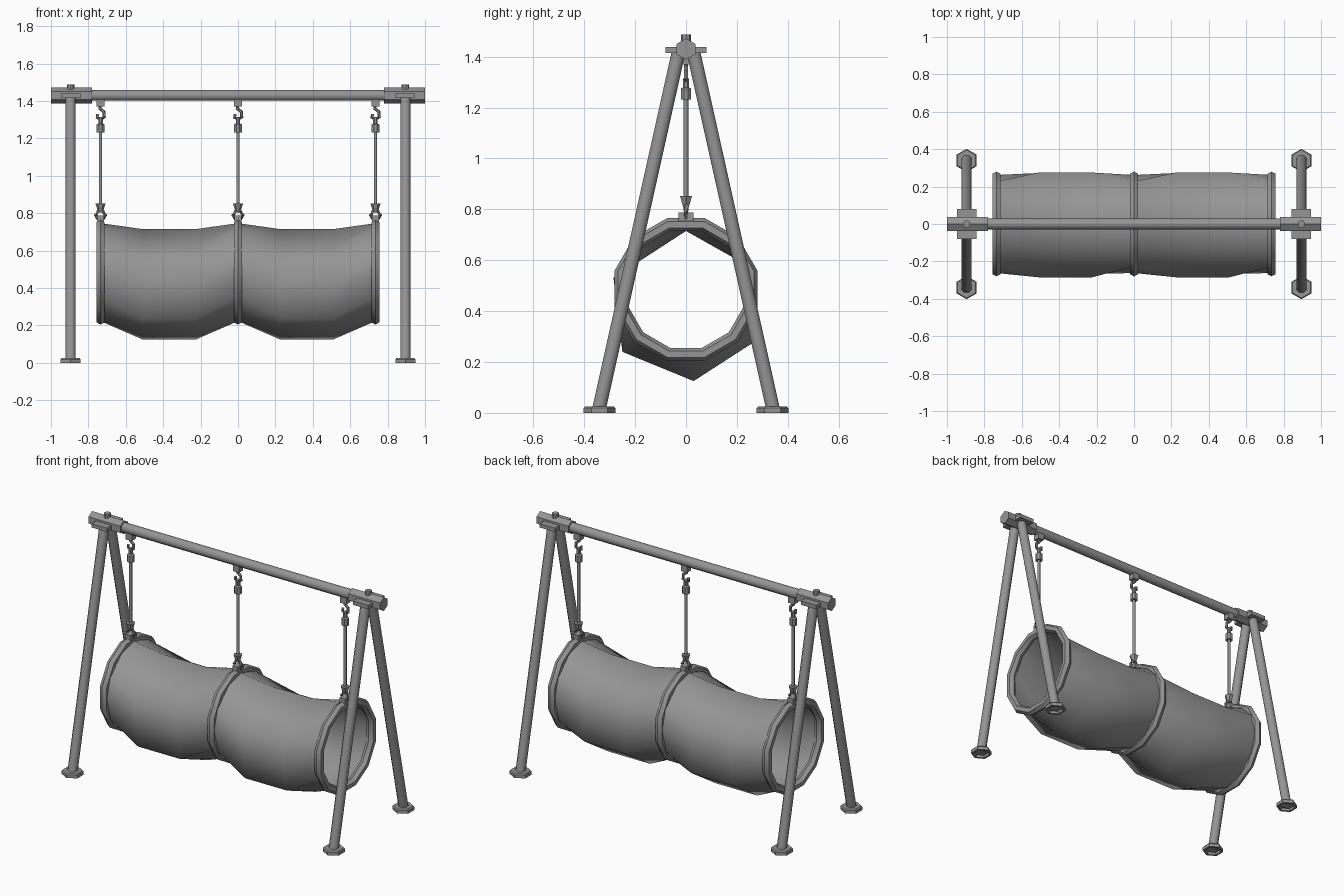
import bpy, bmesh, math
from mathutils import Vector

if "Cube" in bpy.data.objects:
    bpy.data.objects.remove(bpy.data.objects["Cube"])

grey = bpy.data.materials.new("plain grey")
grey.use_nodes = True
grey.diffuse_color = (0.3, 0.3, 0.3, 1)
grey.node_tree.nodes["Principled BSDF"].inputs["Base Color"].default_value = (0.3, 0.3, 0.3, 1)

TAU = 2 * math.pi
BEAM_Z, RING_Z, LEG_X = 1.43, 0.485, 0.895
HANG_X = (-0.735, 0, 0.735)


def finish(name, bm, smooth=None):
    bmesh.ops.recalc_face_normals(bm, faces=bm.faces)
    mesh = bpy.data.meshes.new(name)
    bm.to_mesh(mesh)
    bm.free()
    mesh.materials.append(grey)
    ob = bpy.data.objects.new(name, mesh)
    bpy.context.collection.objects.link(ob)
    if smooth:
        bpy.ops.object.select_all(action="DESELECT")
        ob.select_set(True)
        bpy.context.view_layer.objects.active = ob
        bpy.ops.object.shade_smooth_by_angle(angle=math.radians(smooth))
    return ob


def loft(bm, rings, closed=False, caps=True):
    """Skin a list of point rings that all have the same count."""
    rows = [[bm.verts.new(p) for p in ring] for ring in rings]
    n = len(rows[0])
    for a, b in zip(rows, rows[1:] + (rows[:1] if closed else [])):
        for i in range(n):
            j = (i + 1) % n
            bm.faces.new((a[i], a[j], b[j], b[i]))
    if caps and not closed:
        bm.faces.new(rows[0])
        bm.faces.new(rows[-1])


def tube(bm, path, radii, sides=8, turn=0, closed=False):
    """Sweep a round section along a path; radii is one number or one per point."""
    pts = [Vector(p) for p in path]
    n = len(pts)
    if not isinstance(radii, (list, tuple)):
        radii = [radii] * n
    rings = []
    for i, p in enumerate(pts):
        nxt = pts[(i + 1) % n] if closed else pts[min(i + 1, n - 1)]
        prv = pts[i - 1] if closed else pts[max(i - 1, 0)]
        d = (nxt - prv).normalized()
        ref = Vector((1, 0, 0)) if abs(d.x) < 0.8 else Vector((0, 1, 0))
        u = (ref - d * ref.dot(d)).normalized()
        v = d.cross(u)
        angles = [turn + TAU * k / sides for k in range(sides)]
        rings.append([p + (u * math.cos(a) + v * math.sin(a)) * radii[i] for a in angles])
    loft(bm, rings, closed)


def box(bm, centre, size):
    made = bmesh.ops.create_cube(bm, size=1)["verts"]
    bmesh.ops.scale(bm, vec=size, verts=made)
    bmesh.ops.translate(bm, vec=centre, verts=made)


# Top beam
bm = bmesh.new()
tube(bm, [(-0.95, 0, BEAM_Z), (0.95, 0, BEAM_Z)], 0.03, 10)
finish("top_beam", bm, 40)

for side, label in ((-1, "right"), (1, "left")):
    x = side * LEG_X
    # Beam end sleeve with clamp plate and bolt
    bm = bmesh.new()
    tube(bm, [(side * 0.78, 0, BEAM_Z), (side, 0, BEAM_Z)], 0.042, 6, math.pi / 2)
    box(bm, (x, 0, 1.427), (0.105, 0.16, 0.024))
    tube(bm, [(x, 0, BEAM_Z), (x, 0, 1.488)], 0.02, 8)
    finish(label + "_beam_sleeve", bm)
    for end, place in ((-1, "front"), (1, "back")):
        # Sloping leg
        bm = bmesh.new()
        tube(bm, [(x, end * 0.342, 0.015), (x, end * 0.03, 1.415)], 0.029, 8, math.pi / 8)
        finish(f"{place}_{label}_leg", bm, 50)
        # Six-sided foot, hollow underneath
        bm = bmesh.new()
        foot = [(r, z) for r, z in ((0.044, 0.014), (0.048, 0), (0.062, 0), (0.062, 0.019), (0.056, 0.026))]
        loft(bm, [[(x + r * math.sin(TAU * k / 6), end * 0.34 + r * math.cos(TAU * k / 6), z)
                   for k in range(6)] for r, z in foot])
        finish(f"{place}_{label}_foot", bm)

for x, label in zip(HANG_X, ("right", "middle", "left")):
    # Twelve-sided hoop
    bm = bmesh.new()
    hoop = [TAU * (k + 0.5) / 12 for k in range(12)]
    tube(bm, [(x, 0.264 * math.cos(a), RING_Z + 0.264 * math.sin(a)) for a in hoop],
         0.026, 6, math.pi / 2, closed=True)
    finish(label + "_hoop", bm, 35)
    # Beam bracket and hook
    bm = bmesh.new()
    box(bm, (x, 0, 1.392), (0.042, 0.04, 0.044))
    tube(bm, [(x + dx, 0, z) for dx, z in ((0, 1.38), (-0.004, 1.36), (0.018, 1.343), (0.02, 1.315),
                                           (0.002, 1.302), (-0.018, 1.312), (-0.016, 1.33))],
         0.009, 6)
    tube(bm, [(x, 0, 1.315), (x, 0, 1.28), (x, 0, 1.274), (x, 0, 1.232)],
         [0.013, 0.013, 0.022, 0.022], 8, math.pi / 8)
    finish(label + "_hook", bm)
    # Hanging rod
    bm = bmesh.new()
    tube(bm, [(x, 0, 0.82), (x, 0, 1.29)], 0.009, 8)
    finish(label + "_hanging_rod", bm, 50)
    # Lower socket, eye and hoop clamp
    bm = bmesh.new()
    tube(bm, [(x, 0, 0.81), (x, 0, 0.83), (x, 0, 0.852)], [0.013, 0.02, 0.027], 6)
    eye = [TAU * k / 6 for k in range(6)]
    tube(bm, [(x + 0.026 * math.cos(a), 0, 0.79 + 0.026 * math.sin(a)) for a in eye],
         0.01, 6, closed=True)
    box(bm, (x, 0, 0.765), (0.036, 0.06, 0.045))
    finish(label + "_hoop_clamp", bm)

# Sagging fabric: round at the hoops, a drooping hexagon between them
sag = [(0, 0.715), (0.275, 0.56), (0.27, 0.28), (0.03, 0.125), (-0.25, 0.24), (-0.285, 0.53)]


def section(x, droop):
    ring = []
    for k in range(12):
        a = math.pi / 2 - TAU * k / 12
        hoop_pt = Vector((0.262 * math.cos(a), RING_Z + 0.262 * math.sin(a)))
        p, q = Vector(sag[k // 2]), Vector(sag[(k + 1) // 2 % 6])
        pt = hoop_pt.lerp((p + q) / 2, droop)
        ring.append((x, pt.x, pt.y))
    return ring


for start, label in ((HANG_X[0], "right"), (HANG_X[1], "left")):
    bm = bmesh.new()
    loft(bm, [section(start + dx, d) for dx, d in ((0, 0), (0.225, 1), (0.51, 1), (0.735, 0))], caps=False)
    finish(label + "_fabric_tunnel", bm, 75)
